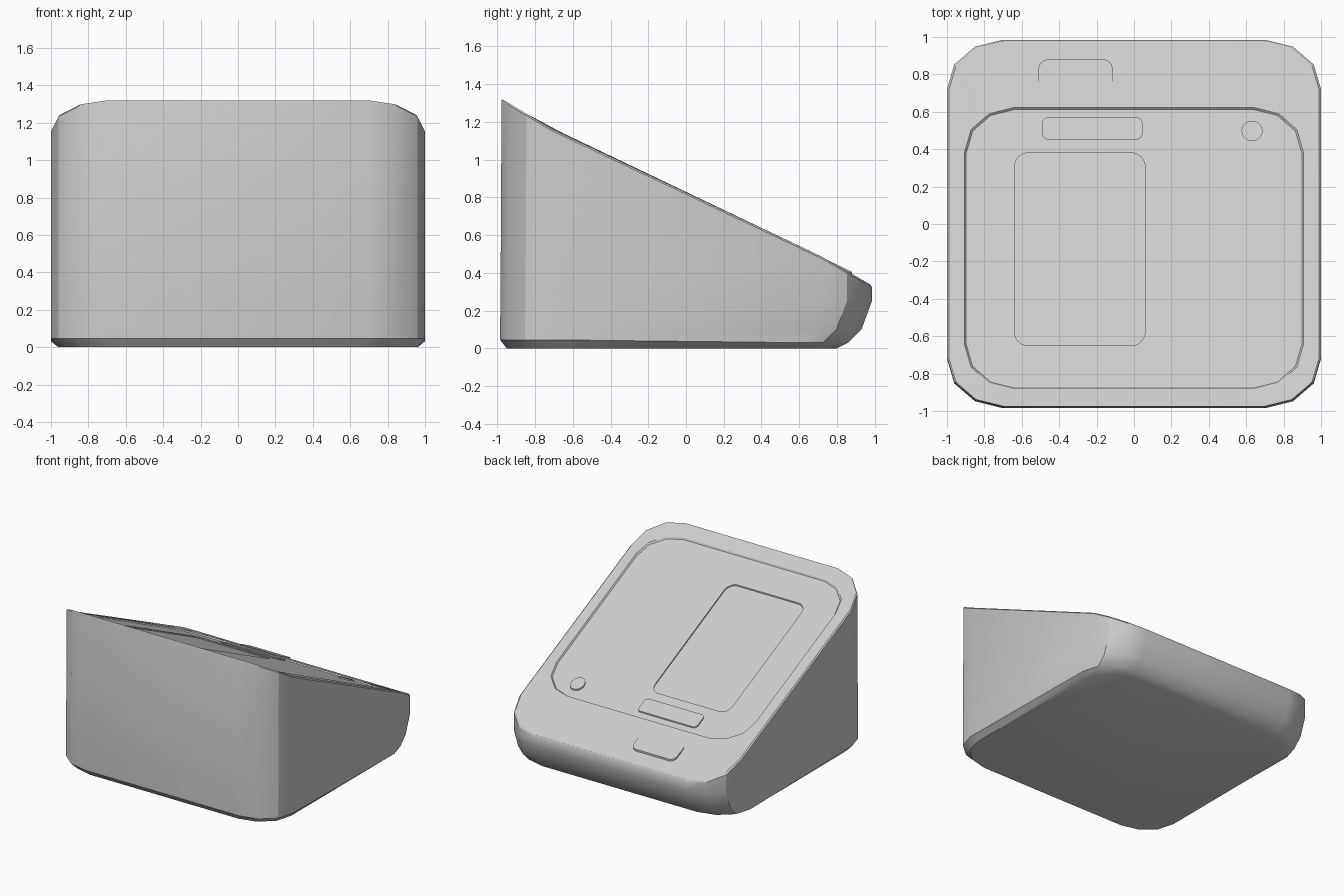
import bpy, bmesh, math

if "Cube" in bpy.data.objects:
    bpy.data.objects.remove(bpy.data.objects["Cube"])

TILT = [(-0.99, 1.325), (-0.975, 1.32), (-0.72, 1.167), (0.72, 0.485), (0.86, 0.405), (0.985, 0.333)]


def rim_z(y):
    # height of the outer rim, slightly steeper at both ends
    for (y0, z0), (y1, z1) in zip(TILT, TILT[1:]):
        if y <= y1:
            break
    return z0 + (z1 - z0) * (y - y0) / (y1 - y0)


def face_z(y):
    # sloped control face
    return 0.827 - 0.48 * y


def outline(hx, y0, y1, cx, cy):
    # 16-point rectangle with three-sided corners, counter-clockwise
    k = [(1, 0), (0.74, 0.12), (0.35, 0.48), (0, 1)]       # fractions of corner size
    k = [(0, 1), (0.13, 0.5), (0.5, 0.14), (1, 0)]
    ne = [(hx - a * cx, y1 - b * cy) for a, b in k]
    se = [(hx - a * cx, y0 + b * cy) for a, b in reversed(k)]
    right = se + ne
    return right + [(-x, y) for x, y in reversed(right)]


def make(name, loops, angle=30):
    # skin a stack of equal-length loops and cap both ends
    bm = bmesh.new()
    rings = [[bm.verts.new(p) for p in lp] for lp in loops]
    n = len(rings[0])
    for a, b in zip(rings, rings[1:]):
        for i in range(n):
            j = (i + 1) % n
            bm.faces.new((a[i], a[j], b[j], b[i]))
    bm.faces.new(rings[0][::-1])
    bm.faces.new(rings[-1])
    bmesh.ops.recalc_face_normals(bm, faces=bm.faces)
    me = bpy.data.meshes.new(name)
    bm.to_mesh(me)
    bm.free()
    ob = bpy.data.objects.new(name, me)
    bpy.context.collection.objects.link(ob)
    smooth(ob, angle)
    return ob


def smooth(ob, angle=30):
    bpy.ops.object.select_all(action='DESELECT')
    ob.select_set(True)
    bpy.context.view_layer.objects.active = ob
    bpy.ops.object.shade_smooth_by_angle(angle=math.radians(angle))


def pad(name, x0, x1, y0, y1, r, low, high, seg=5):
    # rounded plate lying along the sloped face
    pts = []
    for cx, cy, a0 in ((x1 - r, y1 - r, 0), (x0 + r, y1 - r, 90), (x0 + r, y0 + r, 180), (x1 - r, y0 + r, 270)):
        for i in range(seg):
            a = math.radians(a0 + 90 * (i + 0.5) / seg)
            pts.append((cx + r * math.cos(a), cy + r * math.sin(a)))
    return make(name, [[(x, y, face_z(y) + h) for x, y in pts] for h in (low, high)])


# wedge body: bottom bevel, rounded lower back, sloped rim and recessed panel
base = outline(1.0, -0.985, 0.985, 0.3, 0.265)
top = outline(1.0, -0.977, 0.985, 0.3, 0.265)
lip = outline(0.99, -0.975, 0.977, 0.295, 0.26)
loops = []
for zf, zb, back, front, sx in ((0, 0, -0.185, 0.035, 0.96), (0.045, 0.03, -0.125, 0, 1),
                                (0.11, 0.1, -0.055, 0, 1), (0.25, 0.25, 0, 0.002, 1)):
    loops.append([(x * sx, y + (back if y > 0 else front), zb if y > 0 else zf) for x, y in base])
loops.append([(x, y, rim_z(y) - 0.01) for x, y in top])
loops.append([(x, y, rim_z(y)) for x, y in lip])
loops.append([(x, y, face_z(y)) for x, y in outline(0.905, -0.883, 0.622, 0.26, 0.235)])
loops.append([(x, y, face_z(y) - 0.012) for x, y in outline(0.897, -0.878, 0.613, 0.26, 0.235)])
body = make("body", loops)

# shallow screen recess
cutter = pad("screen_cutter", -0.64, 0.06, -0.65, 0.38, 0.075, -0.022, 0.06)
cutter.hide_render = True
cut = body.modifiers.new("screen_recess", 'BOOLEAN')
cut.object = cutter
cut.operation = 'DIFFERENCE'
cut.solver = 'EXACT'
bpy.context.view_layer.objects.active = body
bpy.ops.object.modifier_move_to_index(modifier=cut.name, index=0)
bpy.ops.object.modifier_apply(modifier=cut.name)
bpy.data.objects.remove(cutter)
smooth(body)

# keys
pad("back_key", -0.51, -0.115, 0.717, 0.88, 0.05, -0.04, 0.0)
pad("panel_key", -0.49, 0.045, 0.452, 0.57, 0.03, -0.03, -0.002)
pad("round_button", 0.575, 0.687, 0.444, 0.552, 0.054, -0.03, 0.0, 6)
